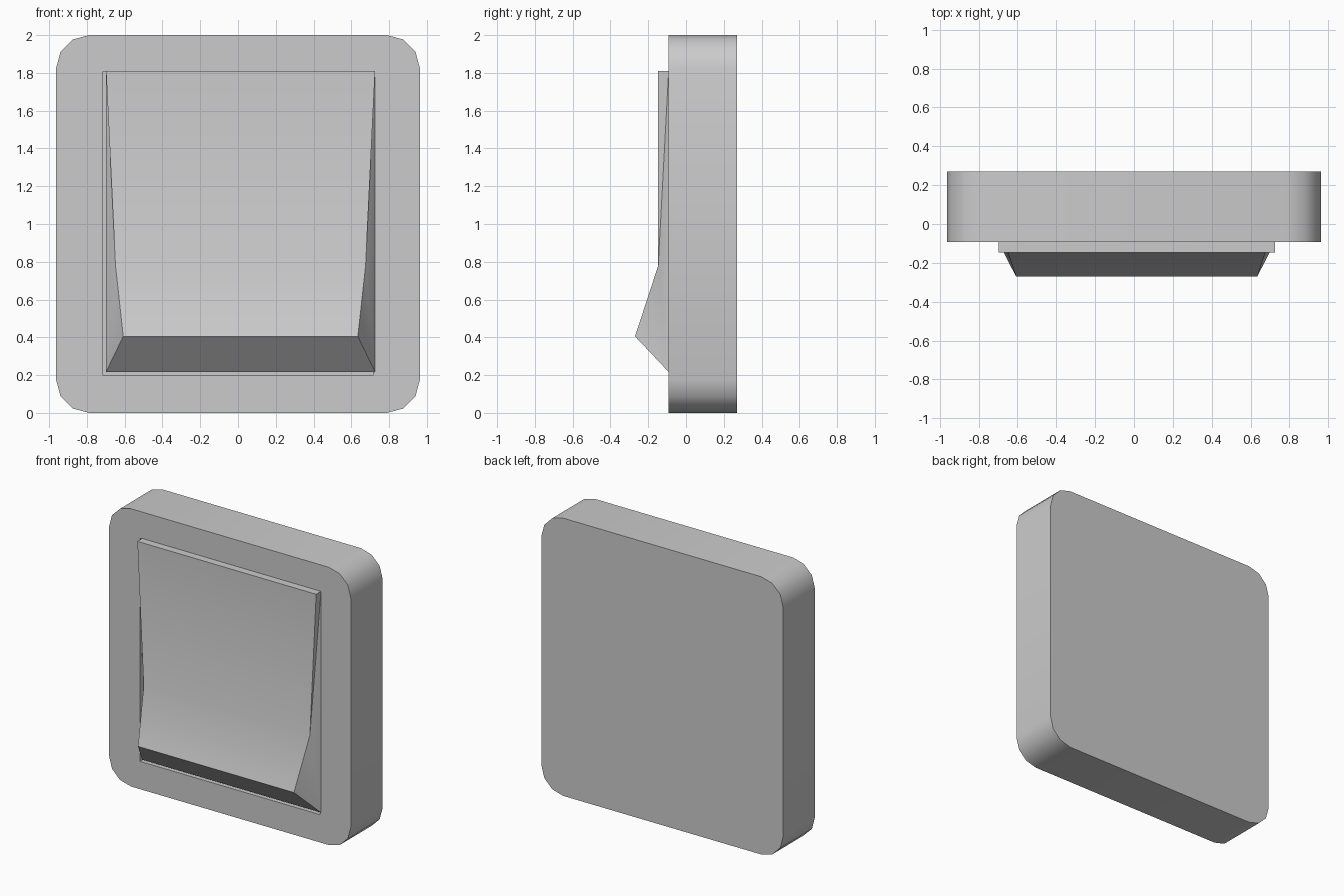
import bpy, bmesh, math

if "Cube" in bpy.data.objects:
    bpy.data.objects.remove(bpy.data.objects["Cube"])


def make_object(name, bm):
    bmesh.ops.recalc_face_normals(bm, faces=bm.faces)
    me = bpy.data.meshes.new(name)
    bm.to_mesh(me)
    bm.free()
    ob = bpy.data.objects.new(name, me)
    bpy.context.collection.objects.link(ob)
    return ob


def prism(name, outline, y0, y1):
    """Extrude an (x, z) outline from y0 to y1."""
    bm = bmesh.new()
    front = [bm.verts.new((x, y0, z)) for x, z in outline]
    back = [bm.verts.new((x, y1, z)) for x, z in outline]
    bm.faces.new(front)
    bm.faces.new(back)
    n = len(outline)
    for i in range(n):
        j = (i + 1) % n
        bm.faces.new((front[i], front[j], back[j], back[i]))
    return make_object(name, bm)


def smooth(ob):
    bpy.ops.object.select_all(action='DESELECT')
    ob.select_set(True)
    bpy.context.view_layer.objects.active = ob
    bpy.ops.object.shade_smooth_by_angle(angle=math.radians(40))


# Wall plate with three-segment rounded corners
W, R = 0.963, 0.175
outline = []
for k, (cx, cz) in enumerate([(W - R, 2 - R), (R - W, 2 - R), (R - W, R), (W - R, R)]):
    for s in range(4):
        a = math.radians(90 * k + 30 * s)
        outline.append((cx + R * math.cos(a), cz + R * math.sin(a)))
plate = prism("wall_plate", outline, -0.092, 0.27)

# Shallow recess that holds the rocker
hole = [(-0.718, 0.2), (0.718, 0.2), (0.718, 1.805), (-0.718, 1.805)]
cutter = prism("recess_cutter", hole, -0.3, -0.04)
cutter.hide_render = True
mod = plate.modifiers.new("recess", 'BOOLEAN')
mod.operation = 'DIFFERENCE'
mod.solver = 'EXACT'
mod.object = cutter
bpy.context.view_layer.objects.active = plate
bpy.ops.object.modifier_apply(modifier="recess")
bpy.data.objects.remove(cutter)
smooth(plate)

# Rocker: side profile as (half width, y, z), mirrored about its own centre
CX = 0.0135
profile = [
    (0.712, -0.04, 1.81),    # top, inside the recess
    (0.712, -0.147, 1.81),   # top front edge
    (0.662, -0.147, 0.78),   # bend
    (0.621, -0.27, 0.405),   # pressed-out ridge
    (0.712, -0.092, 0.217),  # bottom edge
    (0.712, -0.04, 0.217),   # bottom, inside the recess
    (0.712, -0.092, 1.81),   # top at plate level
]
bm = bmesh.new()
sides = [[bm.verts.new((CX + s * w, y, z)) for w, y, z in profile] for s in (-1, 1)]
for v in sides:
    for f in ((6, 1, 2), (6, 2, 4), (2, 3, 4), (0, 6, 4, 5)):
        bm.faces.new([v[i] for i in f])
loop = (0, 6, 1, 2, 3, 4, 5)
for a, b in zip(loop, loop[1:] + loop[:1]):
    bm.faces.new((sides[0][a], sides[0][b], sides[1][b], sides[1][a]))
smooth(make_object("rocker", bm))
